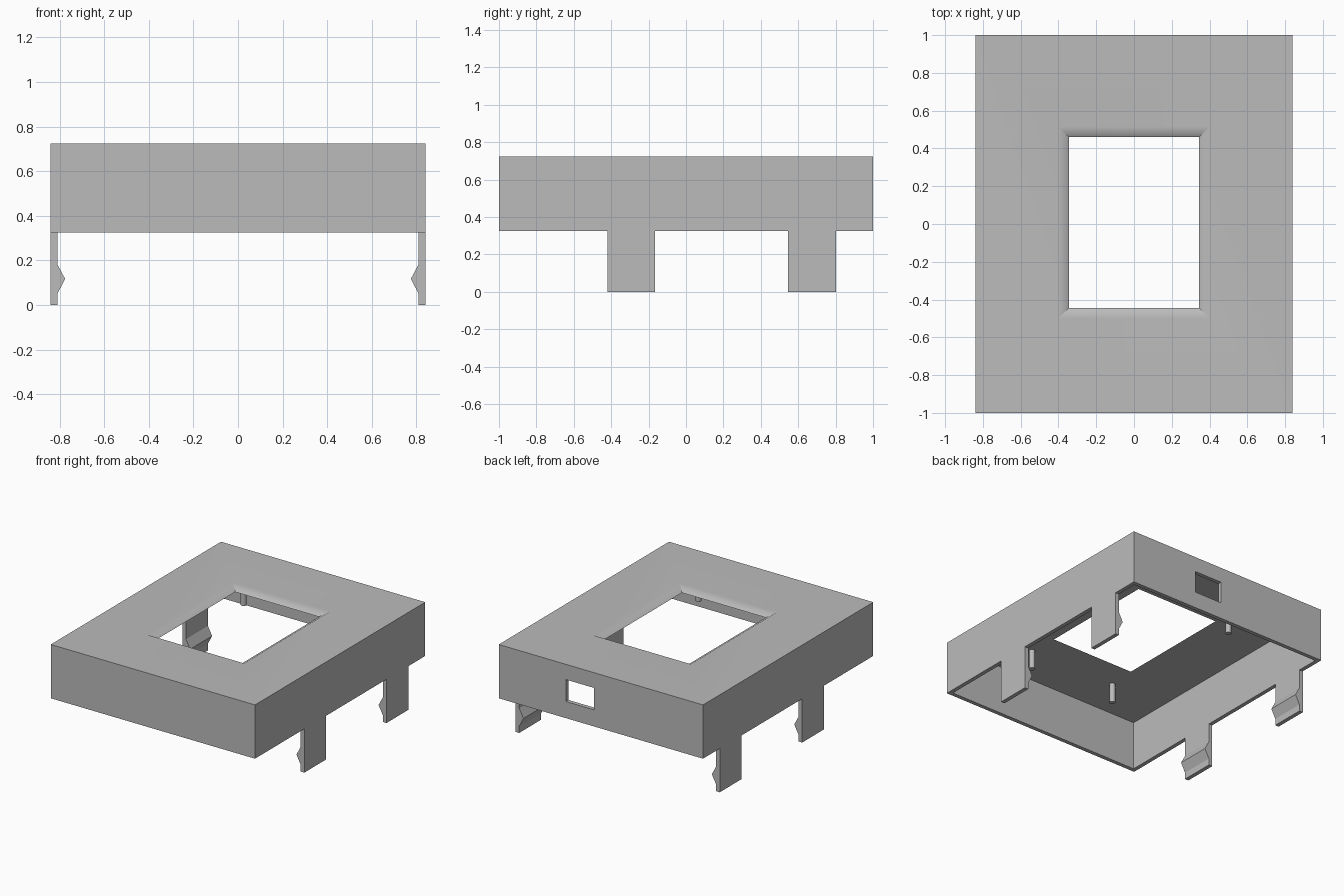
import bpy, bmesh, math
from mathutils import Matrix

cube = bpy.data.objects.get("Cube")
if cube:
    bpy.data.objects.remove(cube, do_unlink=True)

grey = bpy.data.materials.new("plain_grey")
grey.use_nodes = True
colour = (0.5, 0.5, 0.5, 1)
grey.diffuse_color = colour
grey.node_tree.nodes["Principled BSDF"].inputs["Base Color"].default_value = colour

W, D, BASE, TOP, WALL = 0.84, 1.0, 0.325, 0.725, 0.03


def make(name, bm):
    bmesh.ops.recalc_face_normals(bm, faces=bm.faces)
    mesh = bpy.data.meshes.new(name)
    bm.to_mesh(mesh)
    bm.free()
    mesh.materials.append(grey)
    ob = bpy.data.objects.new(name, mesh)
    bpy.context.collection.objects.link(ob)
    return ob


def activate(ob):
    bpy.ops.object.select_all(action='DESELECT')
    ob.select_set(True)
    bpy.context.view_layer.objects.active = ob


def loft(rings):
    """Join a closed series of equal point rings into a surface."""
    bm = bmesh.new()
    loops = [[bm.verts.new(p) for p in ring] for ring in rings]
    for a, b in zip(loops, loops[1:] + loops[:1]):
        for i in range(len(a)):
            j = (i + 1) % len(a)
            bm.faces.new((a[i], a[j], b[j], b[i]))
    return bm


def rectangle(x, y0, y1, z):
    return [(-x, y0, z), (x, y0, z), (x, y1, z), (-x, y1, z)]


# Open-bottomed cover with a chamfered window in its top
ceiling = TOP - 0.035
cover = make("cover", loft([
    rectangle(W, -D, D, BASE),
    rectangle(W, -D, D, TOP),
    rectangle(0.4, -0.5, 0.515, TOP),
    rectangle(0.345, -0.445, 0.46, ceiling),
    rectangle(W - WALL, WALL - D, D - WALL, ceiling),
    rectangle(W - WALL, WALL - D, D - WALL, BASE),
]))

# Rectangular port through the back wall
bm = bmesh.new()
bmesh.ops.create_cube(bm, size=1, matrix=Matrix.Translation((0.173, D, 0.53))
                      @ Matrix.Diagonal((0.23, 0.2, 0.163, 1)))
cutter = make("port_cutter", bm)
cutter.hide_render = True
cut = cover.modifiers.new("port", 'BOOLEAN')
cut.operation = 'DIFFERENCE'
cut.solver = 'EXACT'
cut.object = cutter
activate(cover)
bpy.ops.object.modifier_apply(modifier=cut.name)
bpy.data.objects.remove(cutter, do_unlink=True)

# Soft shading across the window chamfer only
bpy.ops.object.shade_smooth_by_angle(angle=math.radians(40))
soft = cover.modifiers.new("soft_chamfer", 'WEIGHTED_NORMAL')
soft.keep_sharp = True

# Snap clips: flat tabs with an inward ridge
inner = W - WALL
profile = [(W, 0), (inner, 0), (inner, 0.05), (0.775, 0.117),
           (inner, 0.183), (inner, BASE), (W, BASE)]
for side, sx in (("left", 1), ("right", -1)):
    for place, y0, y1 in (("front", -0.42, -0.165), ("back", 0.545, 0.803)):
        bm = bmesh.new()
        face = bm.faces.new([bm.verts.new((sx * x, y0, z)) for x, z in profile])
        grown = bmesh.ops.extrude_face_region(bm, geom=[face])["geom"]
        bmesh.ops.translate(bm, vec=(0, y1 - y0, 0),
                            verts=[v for v in grown if isinstance(v, bmesh.types.BMVert)])
        if len(bm.faces) == len(profile) + 1:
            bmesh.ops.holes_fill(bm, edges=bm.edges)
        make(f"{place}_{side}_clip", bm)

# Locating pegs under the top plate
for name, x, y in (("front_left", 0.36, -0.66), ("front_right", -0.36, -0.66),
                   ("back_right", -0.36, 0.58)):
    bm = bmesh.new()
    bmesh.ops.create_cone(bm, cap_ends=True, segments=20, radius1=0.02, radius2=0.02,
                          depth=0.15, matrix=Matrix.Translation((x, y, ceiling - 0.07)))
    activate(make(name + "_peg", bm))
    bpy.ops.object.shade_smooth_by_angle(angle=math.radians(40))
